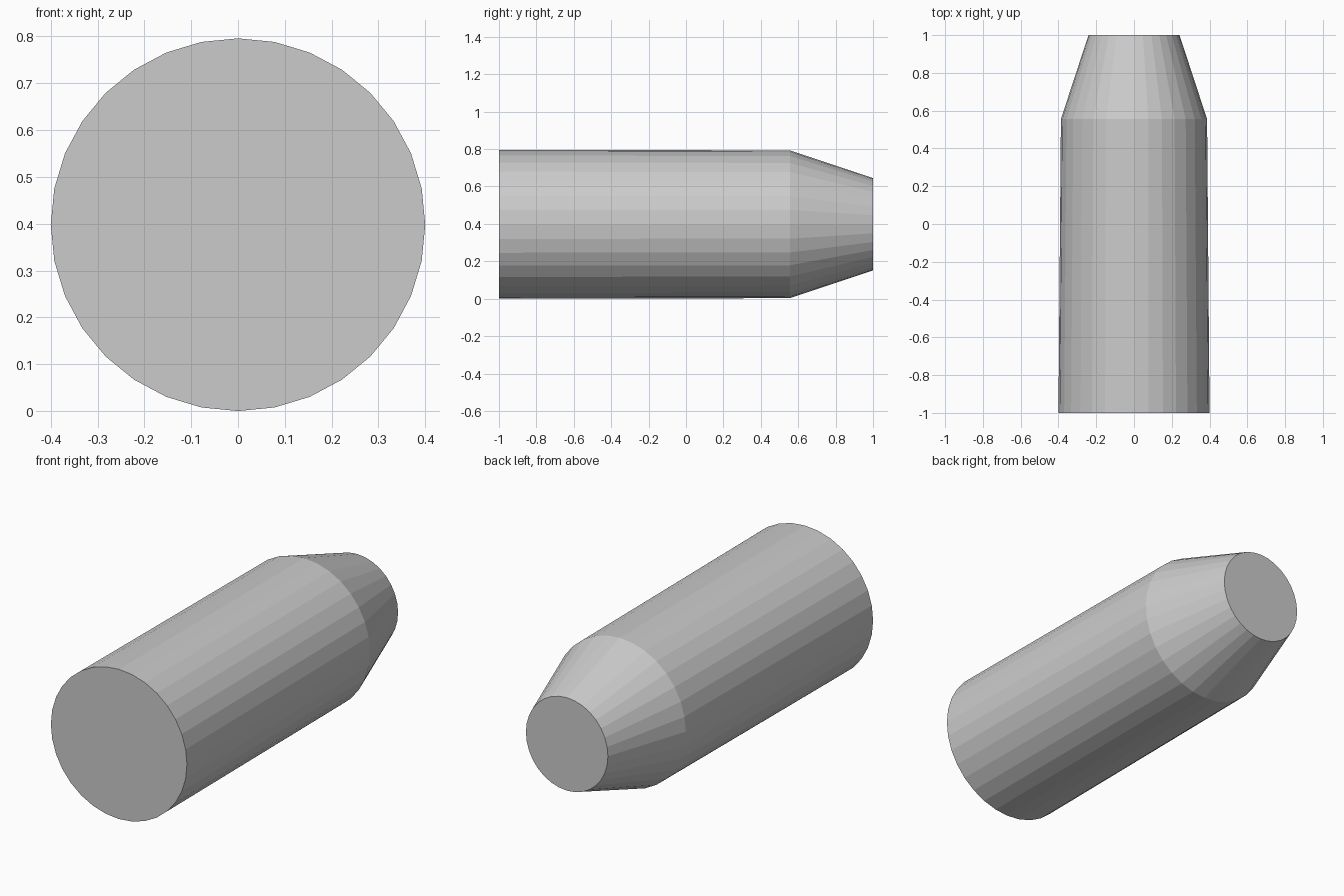
import bpy, bmesh, math

if "Cube" in bpy.data.objects:
    bpy.data.objects.remove(bpy.data.objects["Cube"])

SIDES = 32
CENTRE_Z = 0.399
# Cross-sections along the body: y, half width, half height
SECTIONS = [(-1.0, 0.40, 0.398), (0.555, 0.387, 0.395), (1.0, 0.241, 0.247)]

bm = bmesh.new()


def ring(y, rx, rz):
    angles = [2 * math.pi * i / SIDES for i in range(SIDES)]
    return [bm.verts.new((rx * math.cos(a), y, CENTRE_Z + rz * math.sin(a))) for a in angles]


rings = [ring(*s) for s in SECTIONS]

# Barrel and tapered nose walls
for a, b in zip(rings, rings[1:]):
    for i in range(SIDES):
        j = (i + 1) % SIDES
        bm.faces.new((a[i], a[j], b[j], b[i]))

# Flat end caps
bm.faces.new(rings[0])
bm.faces.new(rings[-1])
bmesh.ops.recalc_face_normals(bm, faces=bm.faces)

mesh = bpy.data.meshes.new("tapered_cylinder")
bm.to_mesh(mesh)
bm.free()
body = bpy.data.objects.new("tapered_cylinder", mesh)
bpy.context.collection.objects.link(body)
body.location.z = -min(v.co.z for v in mesh.vertices)
